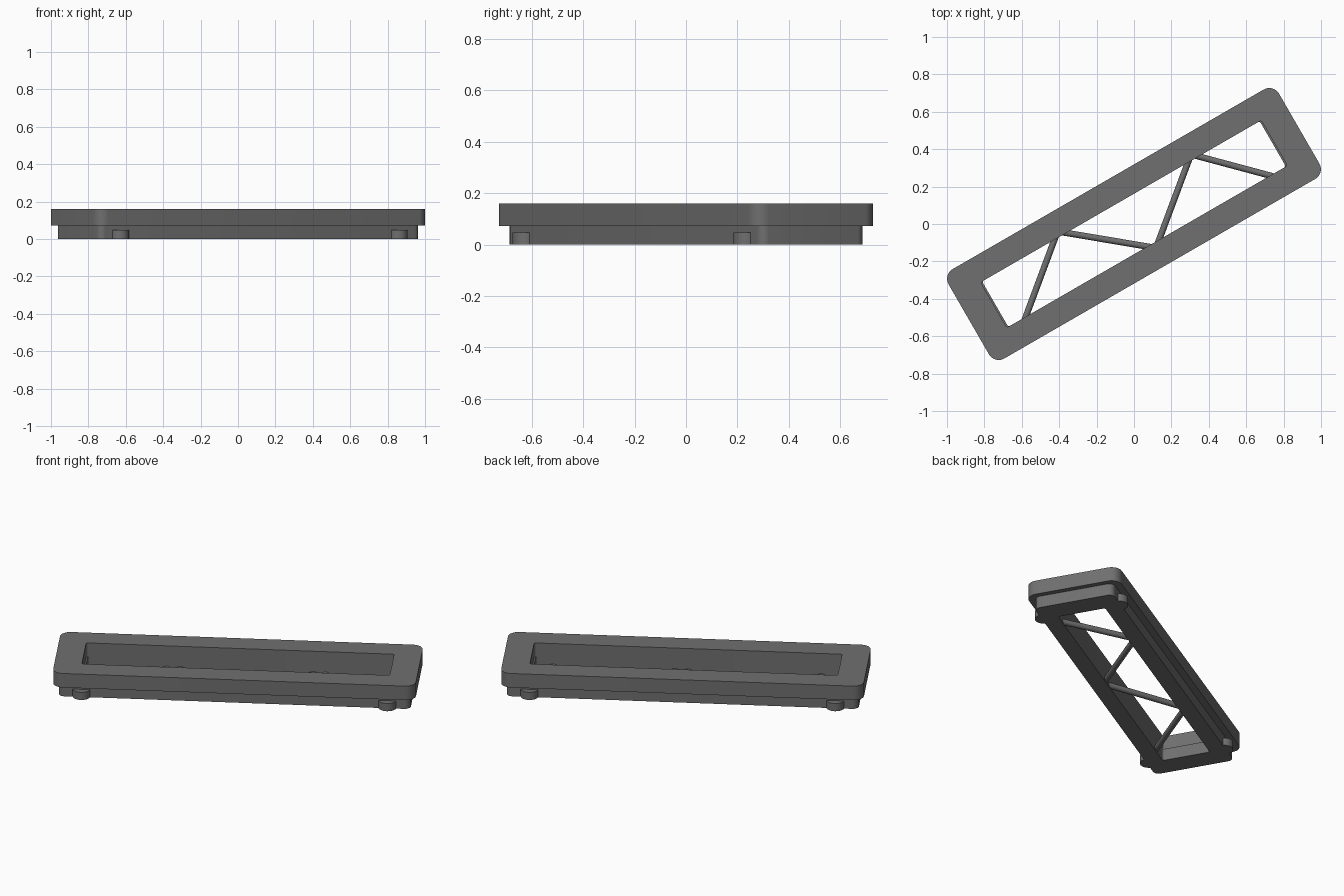
import bpy, bmesh, math
from mathutils import Matrix, Vector

cube = bpy.data.objects.get("Cube")
if cube:
    bpy.data.objects.remove(cube, do_unlink=True)

TURN = Matrix.Rotation(math.radians(30), 4, 'Z')  # whole part sits diagonally

grey = bpy.data.materials.new("dark grey plastic")
grey.use_nodes = True
GREY = (0.16, 0.16, 0.16, 1)
grey.diffuse_color = GREY
grey.node_tree.nodes["Principled BSDF"].inputs["Base Color"].default_value = GREY


def finish(name, bm):
    bmesh.ops.recalc_face_normals(bm, faces=bm.faces)
    bm.transform(TURN)
    mesh = bpy.data.meshes.new(name)
    bm.to_mesh(mesh)
    bm.free()
    obj = bpy.data.objects.new(name, mesh)
    bpy.context.collection.objects.link(obj)
    mesh.materials.append(grey)
    bpy.ops.object.select_all(action='DESELECT')
    obj.select_set(True)
    bpy.context.view_layer.objects.active = obj
    bpy.ops.object.shade_smooth_by_angle(angle=math.radians(30))
    return obj


def rounded_rectangle(half_length, half_width, radius, steps=8):
    points = []
    for corner, (sx, sy) in enumerate([(1, 1), (-1, 1), (-1, -1), (1, -1)]):
        for i in range(steps + 1):
            a = math.pi / 2 * (corner + i / steps)
            points.append((sx * (half_length - radius) + radius * math.cos(a),
                           sy * (half_width - radius) + radius * math.sin(a)))
    return points


def ring(name, outer, inner, bottom, top):
    """Rectangular frame with rounded corners and a rounded opening."""
    bm = bmesh.new()
    loops = [[bm.verts.new((x, y, z)) for x, y in rounded_rectangle(*shape)]
             for shape, z in ((outer, bottom), (outer, top), (inner, top), (inner, bottom))]
    count = len(loops[0])
    for k in range(4):
        a, b = loops[k], loops[(k + 1) % 4]
        for i in range(count):
            j = (i + 1) % count
            bm.faces.new((a[i], a[j], b[j], b[i]))
    return finish(name, bm)


def rod(name, start, end, radius, segments):
    """Cylinder running between two points."""
    start, end = Vector(start), Vector(end)
    axis = end - start
    bm = bmesh.new()
    place = Matrix.Translation((start + end) / 2) @ axis.to_track_quat('Z', 'Y').to_matrix().to_4x4()
    bmesh.ops.create_cone(bm, cap_ends=True, segments=segments, radius1=radius,
                          radius2=radius, depth=axis.length, matrix=place)
    return finish(name, bm)


# Wide upper rim and the narrower base below it
ring("upper_rim", (1.02, 0.276, 0.06), (0.866, 0.14, 0.012), 0.073, 0.16)
ring("lower_base", (0.99, 0.235, 0.035), (0.857, 0.14, 0.012), 0.0, 0.073)

# Zigzag bracing across the opening
nodes = [(-0.785, -0.17), (-0.374, 0.17), (0.038, -0.17), (0.45, 0.17), (0.79, -0.17)]
for n, (a, b) in enumerate(zip(nodes, nodes[1:])):
    rod(f"brace_{n + 1}", (*a, 0.018), (*b, 0.018), 0.017, 20)

# Round lugs at the four corners of the base
for sx, end in ((-1, "right"), (1, "left")):
    for sy, side in ((-1, "front"), (1, "back")):
        x, y = sx * 0.86, sy * 0.225
        rod(f"lug_{side}_{end}", (x, y, 0.0), (x, y, 0.047), 0.05, 32)
